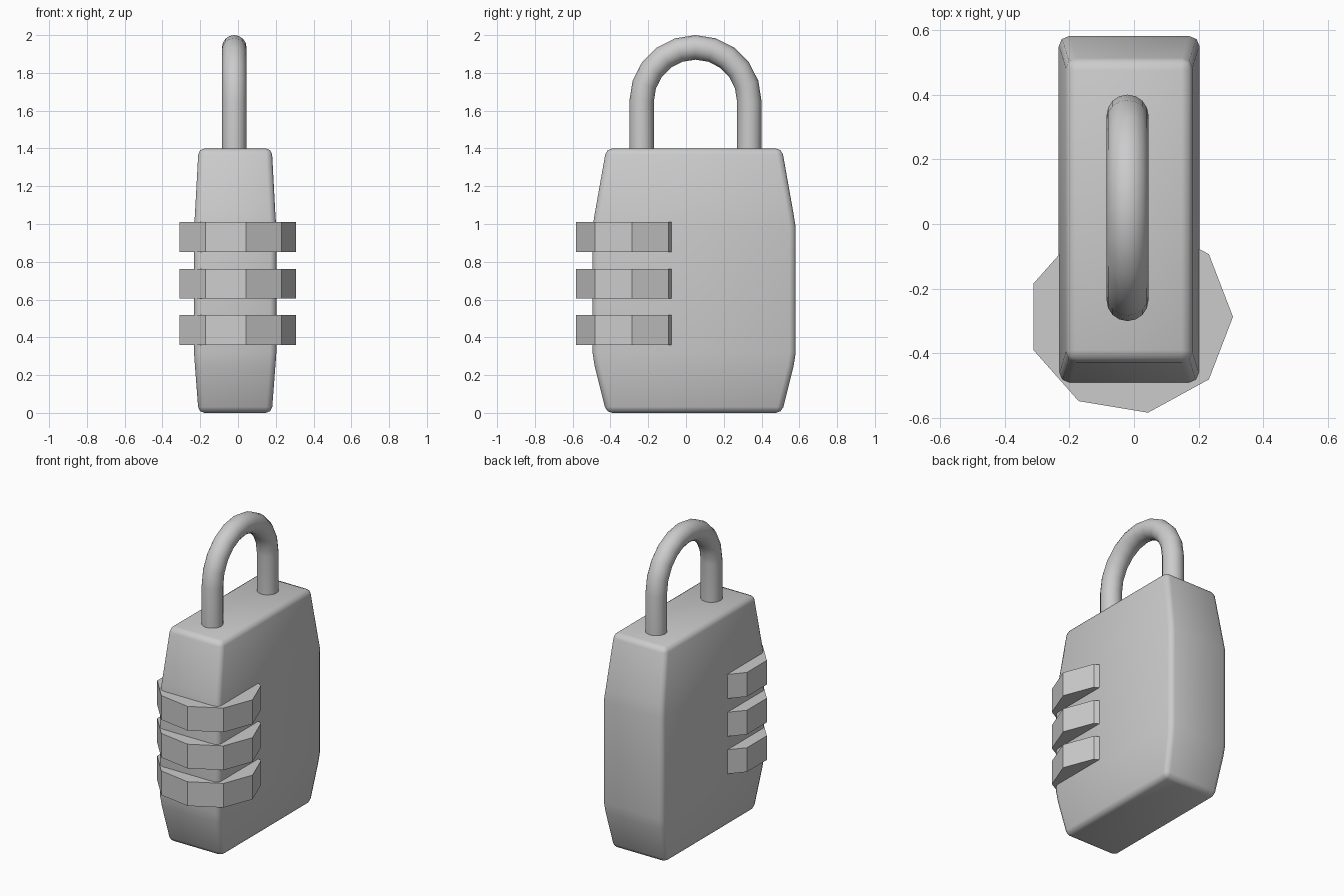
import bpy, bmesh, math

if "Cube" in bpy.data.objects:
    bpy.data.objects.remove(bpy.data.objects["Cube"])

CX, CY = -0.015, 0.043


def mesh_object(name, bm):
    bmesh.ops.recalc_face_normals(bm, faces=bm.faces[:])
    me = bpy.data.meshes.new(name)
    bm.to_mesh(me)
    bm.free()
    ob = bpy.data.objects.new(name, me)
    bpy.context.collection.objects.link(ob)
    return ob


def smooth(ob, angle):
    bpy.ops.object.select_all(action='DESELECT')
    ob.select_set(True)
    bpy.context.view_layer.objects.active = ob
    bpy.ops.object.shade_smooth_by_angle(angle=math.radians(angle))


def loft(name, rings):
    """Stack closed rings of points and cap both ends."""
    bm = bmesh.new()
    loops = [[bm.verts.new(p) for p in r] for r in rings]
    n = len(loops[0])
    for a, b in zip(loops, loops[1:]):
        for i in range(n):
            bm.faces.new((a[i], a[(i + 1) % n], b[(i + 1) % n], b[i]))
    bm.faces.new(loops[0])
    bm.faces.new(loops[-1])
    return mesh_object(name, bm)


# Lock body: barrel-sided block with softened edges (z, half width, half depth)
sections = [(0.0, 0.194, 0.465), (0.25, 0.213, 0.527), (0.32, 0.218, 0.538),
            (0.98, 0.218, 0.538), (1.05, 0.213, 0.527), (1.4, 0.194, 0.465)]
body = loft("body", [[(CX + sx * hx, CY + sy * hy, z)
                      for sx, sy in ((-1, -1), (1, -1), (1, 1), (-1, 1))]
                     for z, hx, hy in sections])
bev = body.modifiers.new("soft_edges", 'BEVEL')
bev.width = 0.032
bev.segments = 2
bev.limit_method = 'ANGLE'
bev.angle_limit = math.radians(40)
bpy.context.view_layer.objects.active = body
bpy.ops.object.modifier_apply(modifier=bev.name)
smooth(body, 50)

# Shackle: round bar swept along a U
SY, R, ROD, ARC_Z, STEPS = 0.05, 0.285, 0.065, 1.65, 10
path = [(SY + R, 1.36, 0.0)]
path += [(SY + R * math.cos(a), ARC_Z + R * math.sin(a), a)
         for a in (math.pi * i / STEPS for i in range(STEPS + 1))]
path += [(SY - R, 1.36, math.pi)]
rings = []
for y, z, a in path:
    ring = []
    for k in range(16):
        t = 2 * math.pi * k / 16
        o = ROD * math.cos(t)
        ring.append((-0.02 + ROD * math.sin(t), y + o * math.cos(a), z + o * math.sin(a)))
    rings.append(ring)
smooth(loft("shackle", rings), 50)

# Three nine-sided number dials
for i, z0 in enumerate((0.36, 0.605, 0.852)):
    loft(f"dial_{i + 1}", [[(-0.012 + 0.318 * math.cos(2 * math.pi * k / 9),
                             -0.287 + 0.301 * math.sin(2 * math.pi * k / 9), z)
                            for k in range(9)] for z in (z0, z0 + 0.158)])
